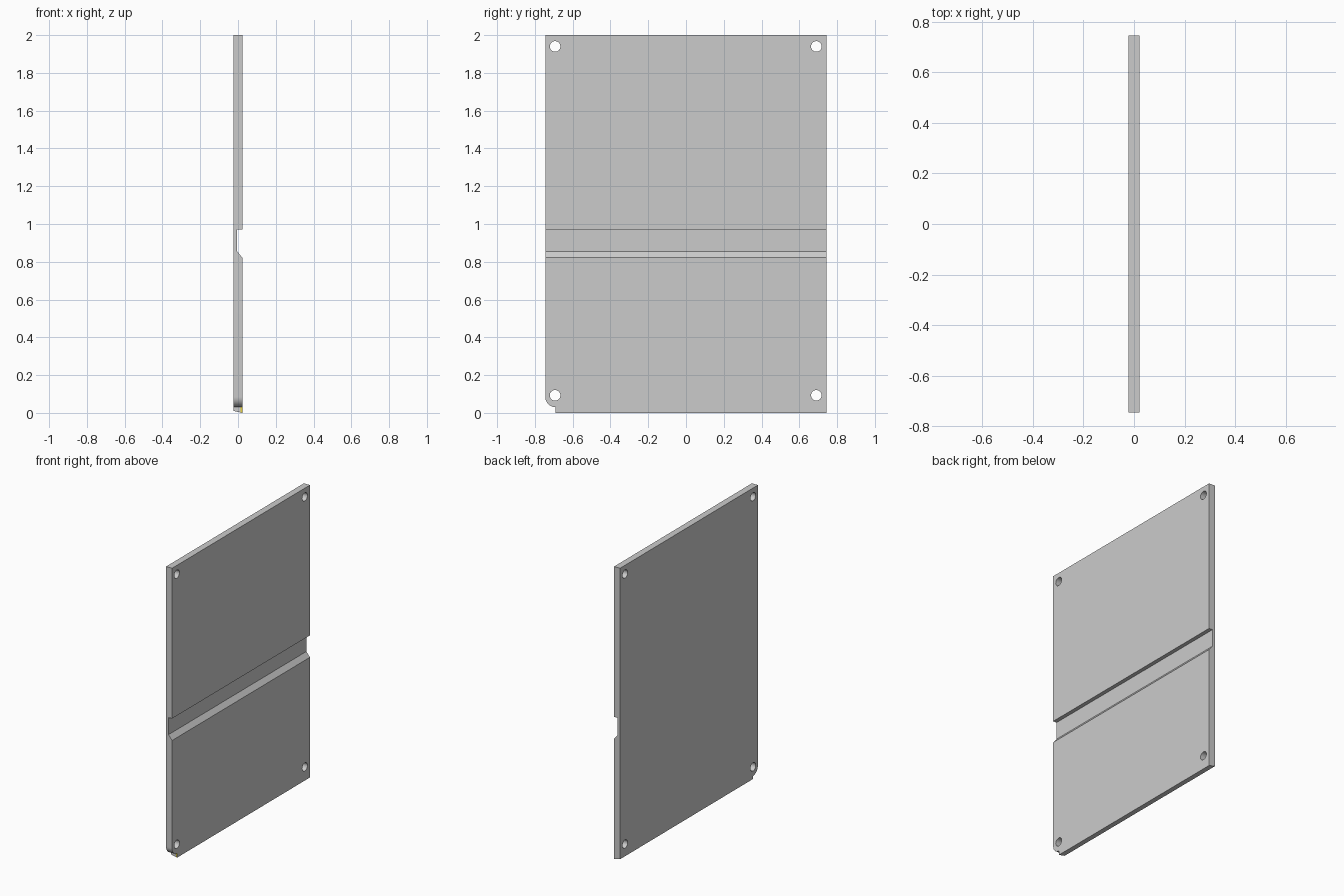
import bpy, bmesh, math
from mathutils import Vector

if "Cube" in bpy.data.objects:
    bpy.data.objects.remove(bpy.data.objects["Cube"])

T, W, H = 0.0225, 0.745, 2.0   # half thickness, half width, height


def prism(name, points, offset):
    """Extrude a closed planar outline along the offset vector."""
    bm = bmesh.new()
    face = bm.faces.new([bm.verts.new(p) for p in points])
    ext = bmesh.ops.extrude_face_region(bm, geom=[face])
    verts = [v for v in ext["geom"] if isinstance(v, bmesh.types.BMVert)]
    bmesh.ops.translate(bm, vec=Vector(offset), verts=verts)
    bmesh.ops.recalc_face_normals(bm, faces=bm.faces)
    mesh = bpy.data.meshes.new(name)
    bm.to_mesh(mesh)
    bm.free()
    obj = bpy.data.objects.new(name, mesh)
    bpy.context.collection.objects.link(obj)
    return obj


def cut(target, cutter):
    """Subtract the cutter with an applied boolean, then remove it."""
    cutter.hide_render = True
    mod = target.modifiers.new("cut", "BOOLEAN")
    mod.operation, mod.solver, mod.object = "DIFFERENCE", "EXACT", cutter
    bpy.context.view_layer.objects.active = target
    bpy.ops.object.modifier_apply(modifier=mod.name)
    bpy.data.objects.remove(cutter)


def circle(cy, cz, r, start, end, steps):
    angles = [start + (end - start) * i / steps for i in range(steps + 1)]
    return [(-0.1, cy + r * math.cos(a), cz + r * math.sin(a)) for a in angles]


# Panel: side profile with bevelled foot and a groove across the face
profile = [(-T, 0.01), (T, 0), (T, 0.822), (-0.004, 0.855),
           (-0.004, 0.972), (T, 0.972), (T, H), (-T, H)]
panel = prism("panel", [(x, -W, z) for x, z in profile], (0, 2 * W, 0))

# Screw holes in the four corners
for y in (-0.693, 0.69):
    for z in (0.093, 1.94):
        ring = circle(y, z, 0.028, 0, 2 * math.pi, 32)[:-1]
        cut(panel, prism("hole_cutter", ring, (0.2, 0, 0)))

# Rounded lower corner with a small step beside it
corner = circle(-0.69, 0.085, 0.055, math.pi, 1.5 * math.pi, 12)
corner[0] = (-0.1, -W, 0.085)
corner += [(-0.1, -0.69, -0.1), (-0.1, -0.9, -0.1), (-0.1, -0.9, 0.085)]
cut(panel, prism("corner_cutter", corner, (0.2, 0, 0)))

bpy.ops.object.select_all(action="DESELECT")
panel.select_set(True)
bpy.context.view_layer.objects.active = panel
bpy.ops.object.shade_smooth_by_angle(angle=math.radians(30))

# Yellow marker on the step
yellow = bpy.data.materials.new("yellow")
yellow.diffuse_color = (0.8, 0.65, 0.05, 1)
yellow.use_nodes = True
yellow.node_tree.nodes["Principled BSDF"].inputs["Base Color"].default_value = yellow.diffuse_color
marker = prism("step_marker", [(0.014, -0.6905, 0.003), (T, -0.6905, 0.001),
                               (T, -0.6905, 0.03), (0.014, -0.6905, 0.03)],
               (0, 0.003, 0))
marker.data.materials.append(yellow)
